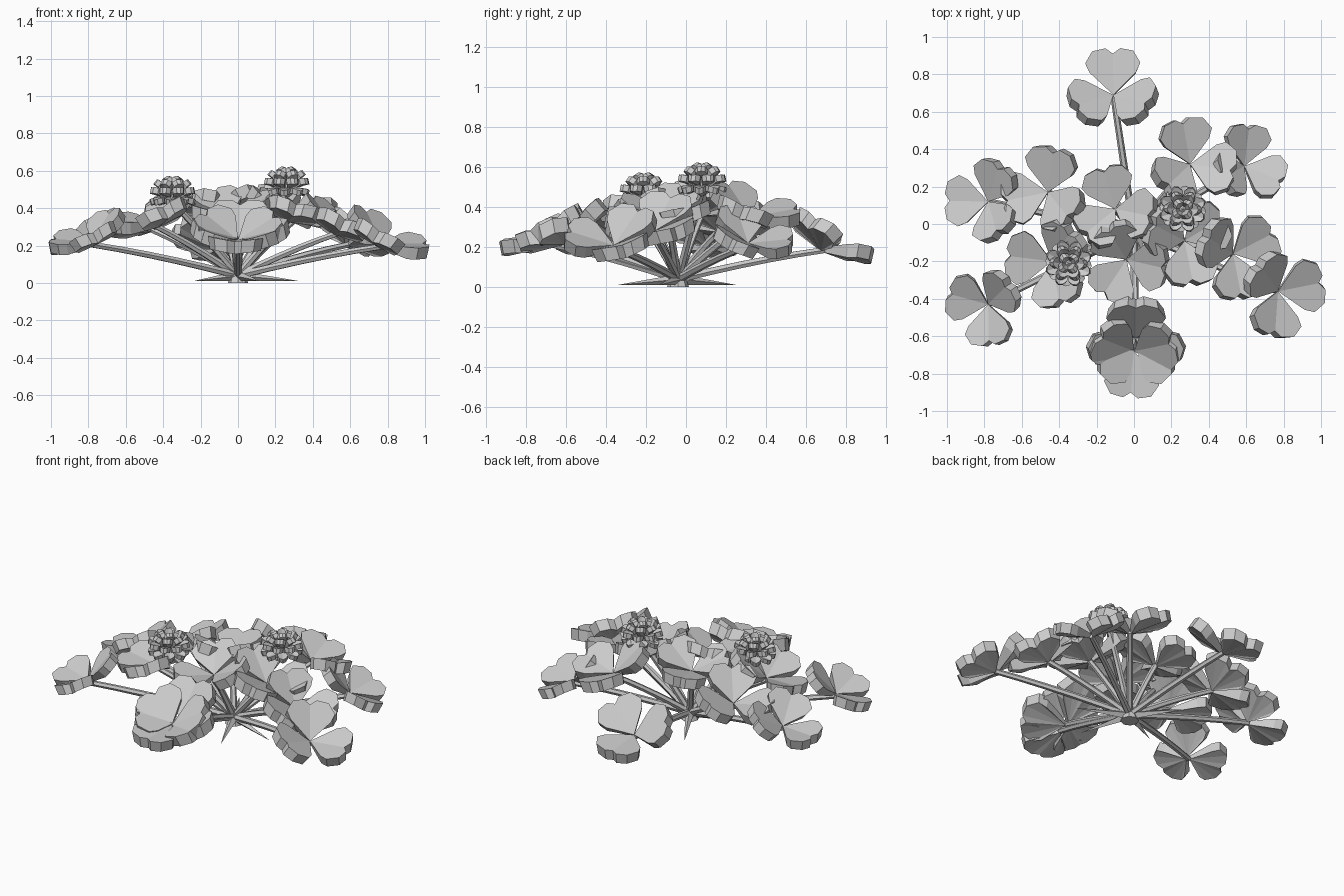
import bpy, bmesh, math
from math import radians, sin, cos, atan2
from mathutils import Vector, Matrix

cube = bpy.data.objects.get("Cube")
if cube:
    bpy.data.objects.remove(cube)

grey = bpy.data.materials.new("plain_grey")
grey.use_nodes = True
grey.diffuse_color = (0.6, 0.6, 0.6, 1)
grey.node_tree.nodes["Principled BSDF"].inputs["Base Color"].default_value = (0.6, 0.6, 0.6, 1)

ROOT = Vector((0, -0.04, 0.04))


def finish(bm, name):
    bmesh.ops.recalc_face_normals(bm, faces=bm.faces)
    mesh = bpy.data.meshes.new(name)
    bm.to_mesh(mesh)
    bm.free()
    mesh.materials.append(grey)
    obj = bpy.data.objects.new(name, mesh)
    bpy.context.collection.objects.link(obj)
    return obj


def rot(angle, axis):
    return Matrix.Rotation(radians(angle), 4, axis)


# Half outline of a heart-shaped leaflet: distance along, half width
HEART = [(0.12, 0.125), (0.17, 0.148), (0.235, 0.11), (0.25, 0.04)]
NOTCH = (0.222, 0)
# Half outline of a blunt flower petal
PETAL = [(0.06, 0.02), (0.10, 0.034), (0.125, 0.02)]
PETAL_TIP = (0.132, 0)


def wedge(bm, matrix, half, tip, thick, fold):
    """Fan-shaped blade that thickens away from its pointed root."""
    outline = half + [tip] + [(a, -w) for a, w in reversed(half)]
    top = [bm.verts.new(matrix @ Vector((a, w, fold * abs(w)))) for a, w in outline]
    low = [bm.verts.new(matrix @ Vector((a * 0.96, w * 0.93, fold * abs(w) - thick)))
           for a, w in outline]
    root = bm.verts.new(matrix @ Vector((0, 0, 0)))
    under = bm.verts.new(matrix @ Vector((0, 0, -thick * 0.4)))
    for i in range(len(top) - 1):
        bm.faces.new((root, top[i], top[i + 1]))
        bm.faces.new((under, low[i + 1], low[i]))
        bm.faces.new((top[i], low[i], low[i + 1], top[i + 1]))
    bm.faces.new((root, under, low[0], top[0]))
    bm.faces.new((root, top[-1], low[-1], under))


def stem(name, end):
    """Arched six-sided stalk from the crown to a leaf or flower."""
    end = Vector(end)
    mid = ROOT.lerp(end, 0.55) + Vector((0, 0, 0.02))
    bm = bmesh.new()
    rings = []
    steps = 5
    for s in range(steps + 1):
        t = s / steps
        p = ROOT * (1 - t) ** 2 + mid * 2 * t * (1 - t) + end * t ** 2
        d = (mid - ROOT) * (1 - t) + (end - mid) * t
        q = d.to_track_quat('Z', 'Y')
        r = 0.021 - 0.004 * t
        rings.append([bm.verts.new(p + q @ Vector((r * cos(k * math.tau / 6),
                                                   r * sin(k * math.tau / 6), 0)))
                      for k in range(6)])
    for a, b in zip(rings, rings[1:]):
        for k in range(6):
            bm.faces.new((a[k], a[(k + 1) % 6], b[(k + 1) % 6], b[k]))
    bm.faces.new(rings[0])
    bm.faces.new(rings[-1])
    finish(bm, name)


def leaf(number, x, y, z, turn, size, tilt):
    """Three cupped leaflets, the whole leaf leaning away from the crown."""
    out = math.degrees(atan2(y - ROOT.y, x - ROOT.x))
    lean = rot(out, 'Z') @ rot(tilt, 'Y') @ rot(-out, 'Z')
    place = Matrix.Translation((x, y, z)) @ lean @ Matrix.Scale(size, 4)
    bm = bmesh.new()
    for k in range(3):
        wedge(bm, place @ rot(turn + 120 * k, 'Z') @ rot(-24, 'Y'), HEART, NOTCH, 0.068, 0.14)
    finish(bm, f"clover_leaf_{number}")
    stem(f"leaf_stem_{number}", (x, y, z - 0.015))


def flower(name, x, y, z):
    """Round flower head of petals in rising rings."""
    bm = bmesh.new()
    place = Matrix.Translation((x, y, z))
    for count, lift, size in ((8, -8, 0.95), (8, 22, 1.0), (6, 48, 0.95), (4, 72, 0.9)):
        for k in range(count):
            turn = rot(360 * (k + lift / 50) / count, 'Z')
            wedge(bm, place @ turn @ rot(-lift, 'Y') @ Matrix.Scale(size, 4),
                  PETAL, PETAL_TIP, 0.032, 0.3)
    bmesh.ops.create_icosphere(bm, subdivisions=1, radius=0.06, matrix=place)
    finish(bm, name)
    stem(name + "_stem", (x, y, z - 0.03))


# Leaves: position, direction of the first leaflet, size, lean
LEAVES = [
    (-0.11, 0.69, 0.20, 90, 1.0, 29),
    (-0.78, 0.12, 0.22, 180, 0.93, 27),
    (-0.46, 0.17, 0.30, 75, 1.0, 22),
    (-0.10, 0.08, 0.38, 105, 0.95, 12),
    (0.30, 0.32, 0.35, 105, 1.0, 22),
    (0.59, 0.31, 0.22, 330, 0.9, 32),
    (0.27, -0.09, 0.35, 275, 1.0, 17),
    (0.53, -0.16, 0.28, 32, 1.0, 26),
    (0.77, -0.36, 0.21, 15, 1.0, 29),
    (0.01, -0.61, 0.24, 90, 1.08, 24),
    (0.0, -0.68, 0.23, 265, 1.0, 26),
    (-0.78, -0.43, 0.22, 160, 0.9, 27),
    (-0.44, -0.20, 0.32, 170, 1.0, 22),
    (-0.04, -0.19, 0.36, 235, 0.95, 17),
]
for i, spec in enumerate(LEAVES, 1):
    leaf(i, *spec)

flower("right_flower", -0.35, -0.21, 0.46)
flower("left_flower", 0.26, 0.08, 0.51)

# Crown at the ground
bm = bmesh.new()
bmesh.ops.create_cone(bm, cap_ends=True, segments=8, radius1=0.055, radius2=0.035, depth=0.06,
                      matrix=Matrix.Translation((ROOT.x, ROOT.y, 0.03)))
finish(bm, "crown")

# Pointed ground spikes around the crown
for i, (x, y) in enumerate([(0.33, -0.14), (0.12, -0.35), (-0.17, 0.26), (-0.24, -0.14)], 1):
    tip = Vector((x, y, 0.01))
    side = (tip - ROOT).cross(Vector((0, 0, 1))).normalized() * 0.028
    bm = bmesh.new()
    a, b, c, d = [bm.verts.new(p) for p in (ROOT + side, ROOT - side,
                                            ROOT + Vector((0, 0, 0.025)),
                                            ROOT - Vector((0, 0, 0.03)))]
    t = bm.verts.new(tip)
    for p, q in ((a, c), (c, b), (b, d), (d, a)):
        bm.faces.new((p, q, t))
    bm.faces.new((a, d, b, c))
    finish(bm, f"ground_spike_{i}")
